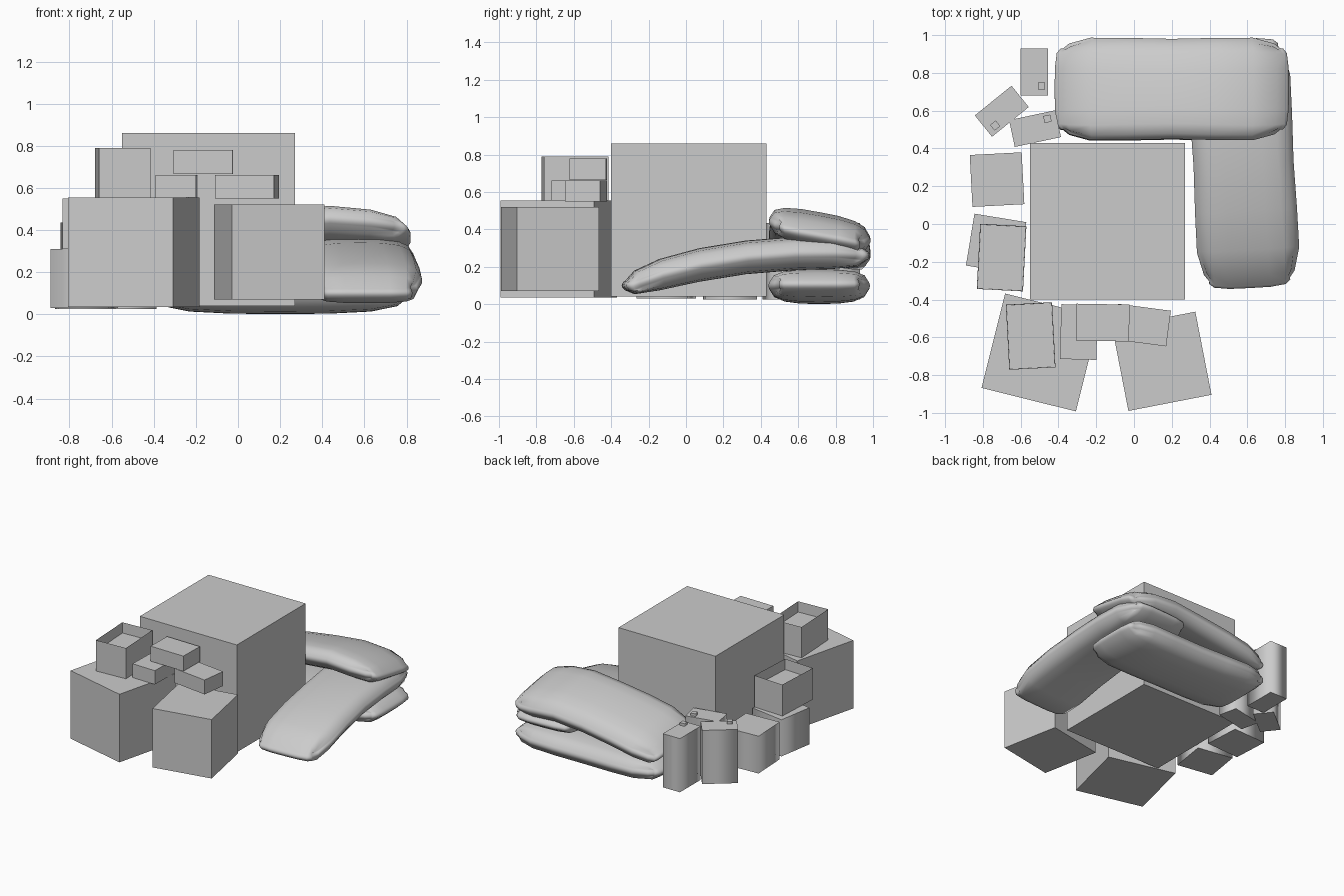
import bpy, bmesh
from math import sin, pi, radians

if "Cube" in bpy.data.objects:
    bpy.data.objects.remove(bpy.data.objects["Cube"])


def finish(bm, name, loc=(0, 0, 0), rot=0):
    bmesh.ops.recalc_face_normals(bm, faces=bm.faces)
    me = bpy.data.meshes.new(name)
    bm.to_mesh(me)
    bm.free()
    ob = bpy.data.objects.new(name, me)
    ob.location = loc
    ob.rotation_euler.z = radians(rot)
    bpy.context.collection.objects.link(ob)
    return ob


def cuboid(bm, x, y, z0, z1, sx, sy):
    vs = bmesh.ops.create_cube(bm, size=1)["verts"]
    for v in vs:
        v.co = (x + v.co.x * sx, y + v.co.y * sy, (z0 + z1) / 2 + v.co.z * (z1 - z0))


def soften(bm):
    # smooth around the upright sides, crisp top and bottom rims
    for f in bm.faces:
        f.smooth = True
    for e in bm.edges:
        if abs(e.verts[0].co.z - e.verts[1].co.z) < 1e-5:
            e.smooth = False


def box(name, x, y, z0, z1, sx, sy, rot=0, open_depth=0, soft=False):
    bm = bmesh.new()
    cuboid(bm, 0, 0, z0, z1, sx, sy)
    if open_depth:
        bm.normal_update()
        top = [f for f in bm.faces if f.normal.z > 0.9]
        bmesh.ops.inset_region(bm, faces=top, thickness=0.004, depth=-open_depth)
    if soft:
        soften(bm)
    return finish(bm, name, (x, y, 0), rot)


def canister(name, x, y, rot):
    # oblong container with a small off-centre cap
    bm = bmesh.new()
    cuboid(bm, 0, 0, 0.025, 0.435, 0.145, 0.25)
    cuboid(bm, 0.037, -0.075, 0.43, 0.455, 0.038, 0.038)
    soften(bm)
    finish(bm, name, (x, y, 0), rot)


def sack(name, x, y, a, b, h, height, rot=0):
    # stuffed sack: subdivided cube pulled into a waisted cushion, draped by height(u, v)
    bm = bmesh.new()
    bmesh.ops.create_cube(bm, size=2)
    bmesh.ops.subdivide_edges(bm, edges=bm.edges[:], cuts=7, use_grid_fill=True)
    for p in bm.verts:
        u, v, w = sin(p.co.x * pi / 2), sin(p.co.y * pi / 2), p.co.z
        puff = (max(0, 1 - abs(u) ** 5) * max(0, 1 - abs(v) ** 3)) ** 0.5
        px = a * u * (1 - 0.07 * u ** 4 * v ** 4 - 0.03 * w * w * u * u)
        py = b * v * (1 - 0.25 * u ** 6 * v ** 4 - 0.07 * (1 - u * u) ** 2 - 0.04 * w * w * v * v)
        p.co = (px, py, w * h * (0.3 + 0.7 * puff) + height(u, v))
    for f in bm.faces:
        f.smooth = True
    finish(bm, name, (x, y, 0), rot)


# large crate
box("large_crate", -0.14, 0.015, 0.04, 0.86, 0.82, 0.83)

# two medium cartons in front
box("front_carton_left", -0.495, -0.68, 0.035, 0.555, 0.515, 0.515, -14)
box("front_carton_right", 0.1475, -0.727, 0.07, 0.52, 0.448, 0.448, 11)

# open cartons
box("open_carton_front", -0.547, -0.593, 0.555, 0.79, 0.245, 0.345, 3, 0.08)
box("open_carton_side", -0.701, -0.178, 0.31, 0.55, 0.245, 0.345, -3, 0.08)

# small cartons stacked on the front pair
box("small_carton_low_left", -0.292, -0.572, 0.555, 0.66, 0.193, 0.29, -1.5)
box("small_carton_low_right", 0.0425, -0.535, 0.55, 0.66, 0.283, 0.19, -7.5)
box("small_carton_top", -0.165, -0.522, 0.665, 0.78, 0.28, 0.195, -1)

# cube cartons along the left side
box("side_carton_front", -0.73, -0.105, 0.03, 0.31, 0.278, 0.278, -9.3, soft=True)
box("side_carton_back", -0.725, 0.235, 0.025, 0.31, 0.275, 0.275, 3, soft=True)

# canisters at the back left
canister("canister_back", -0.5275, 0.805, 0)
canister("canister_outer", -0.70, 0.597, -51)
canister("canister_inner", -0.524, 0.505, 102)

# pile of three sacks
sack("sack_bottom", 0.2, 0.712, 0.62, 0.285, 0.092,
     lambda u, v: 0.093 + 0.012 * u * u)
sack("sack_middle", 0.58, 0.32, 0.66, 0.285, 0.09,
     lambda u, v: 0.25 + 0.08 * u - 0.07 * u * u, 93)
sack("sack_top", 0.2, 0.715, 0.62, 0.285, 0.09,
     lambda u, v: 0.405 - 0.05 * v - 0.08 * max(0, u - 0.5)
     - 0.14 * (max(0, 0.5 - u) / 1.5) ** 1.5)
